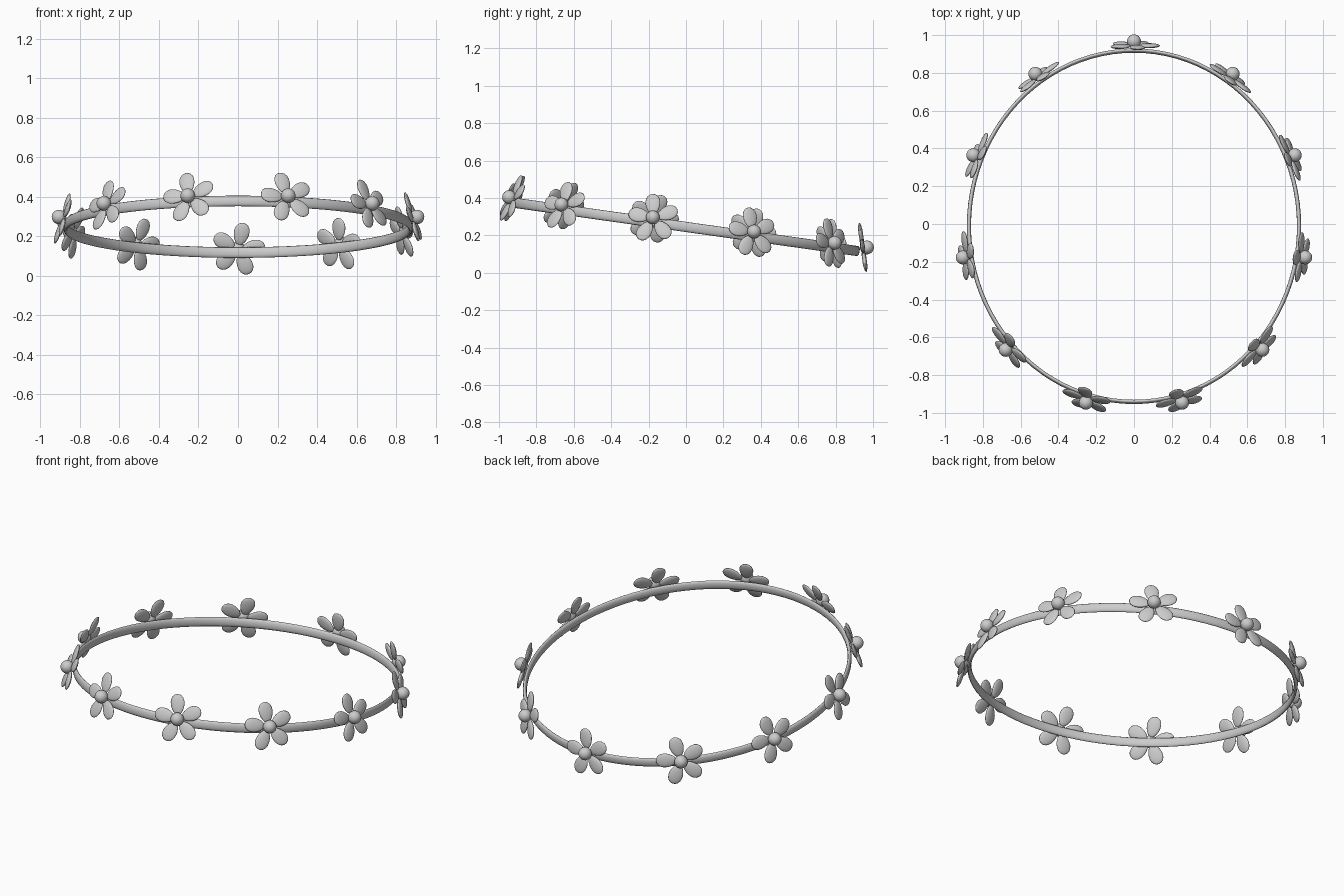
import bpy, bmesh, math
from mathutils import Matrix, Vector

if "Cube" in bpy.data.objects:
    bpy.data.objects.remove(bpy.data.objects["Cube"])

RX, RY = 0.874, 0.939            # band centre line radii
TILT = math.radians(-8)          # whole crown dips toward the back
LEAN = math.radians(16)          # flowers look slightly upward
WORLD = Matrix.Translation((0, -0.012, 0.247)) @ Matrix.Rotation(TILT, 4, 'X')

grey = bpy.data.materials.new("light_grey")
grey.diffuse_color = (0.6, 0.6, 0.6, 1)
grey.use_nodes = True
grey.node_tree.nodes["Principled BSDF"].inputs["Base Color"].default_value = grey.diffuse_color


def finish(bm, name, matrix):
    bmesh.ops.recalc_face_normals(bm, faces=bm.faces)
    for f in bm.faces:
        f.smooth = True
    me = bpy.data.meshes.new(name)
    bm.to_mesh(me)
    bm.free()
    me.materials.append(grey)
    ob = bpy.data.objects.new(name, me)
    ob.matrix_world = matrix
    bpy.context.collection.objects.link(ob)
    return ob


def ellipse_frame(a):
    """Point and outward direction on the band, angle measured from the back."""
    p = Vector((RX * math.sin(a), RY * math.cos(a), 0))
    n = Vector((math.sin(a) / RX, math.cos(a) / RY, 0)).normalized()
    return p, n


# Band: flattened oval section swept round the ellipse
bm = bmesh.new()
SEG, SIDES = 96, 12
rings = []
for i in range(SEG):
    p, n = ellipse_frame(2 * math.pi * i / SEG)
    ring = []
    for j in range(SIDES):
        b = 2 * math.pi * j / SIDES
        ring.append(bm.verts.new(p + n * 0.011 * math.cos(b)
                                 + Vector((0, 0, 0.027 * math.sin(b)))))
    rings.append(ring)
for i in range(SEG):
    r, s = rings[i], rings[(i + 1) % SEG]
    for j in range(SIDES):
        k = (j + 1) % SIDES
        bm.faces.new((r[j], r[k], s[k], s[j]))
finish(bm, "head_band", WORLD)


# Flower: five flat oval petals, wider at the tip, round a ball centre
def flower(index, degrees):
    p, out = ellipse_frame(math.radians(degrees))
    up = Vector((0, 0, 1))
    n = out * math.cos(LEAN) + up * math.sin(LEAN)
    t = up.cross(out)
    frame = Matrix((t, n.cross(t), n)).transposed().to_4x4()
    frame.translation = p + out * 0.025 + up * 0.02
    matrix = WORLD @ frame

    bm = bmesh.new()
    for k in range(5):
        verts = bmesh.ops.create_uvsphere(bm, u_segments=20, v_segments=12,
                                          radius=1)["verts"]
        turn = Matrix.Rotation(math.radians(30 + 72 * k), 3, 'Z')
        for v in verts:
            x, y, z = v.co
            v.co = turn @ Vector((0.08 + 0.058 * x,
                                  0.039 * y * (1 + 0.18 * x), 0.012 * z))
    finish(bm, f"flower_petals_{index}", matrix)

    bm = bmesh.new()
    bmesh.ops.create_uvsphere(bm, u_segments=20, v_segments=12, radius=0.037)
    finish(bm, f"flower_centre_{index}", matrix @ Matrix.Translation((0, 0, 0.022)))


# One flower at the back, then mirrored pairs toward the front
angles = [0]
for a in (34.5, 67.5, 100, 132.5, 164):
    angles += [a, -a]
for i, a in enumerate(angles):
    flower(i + 1, a)
